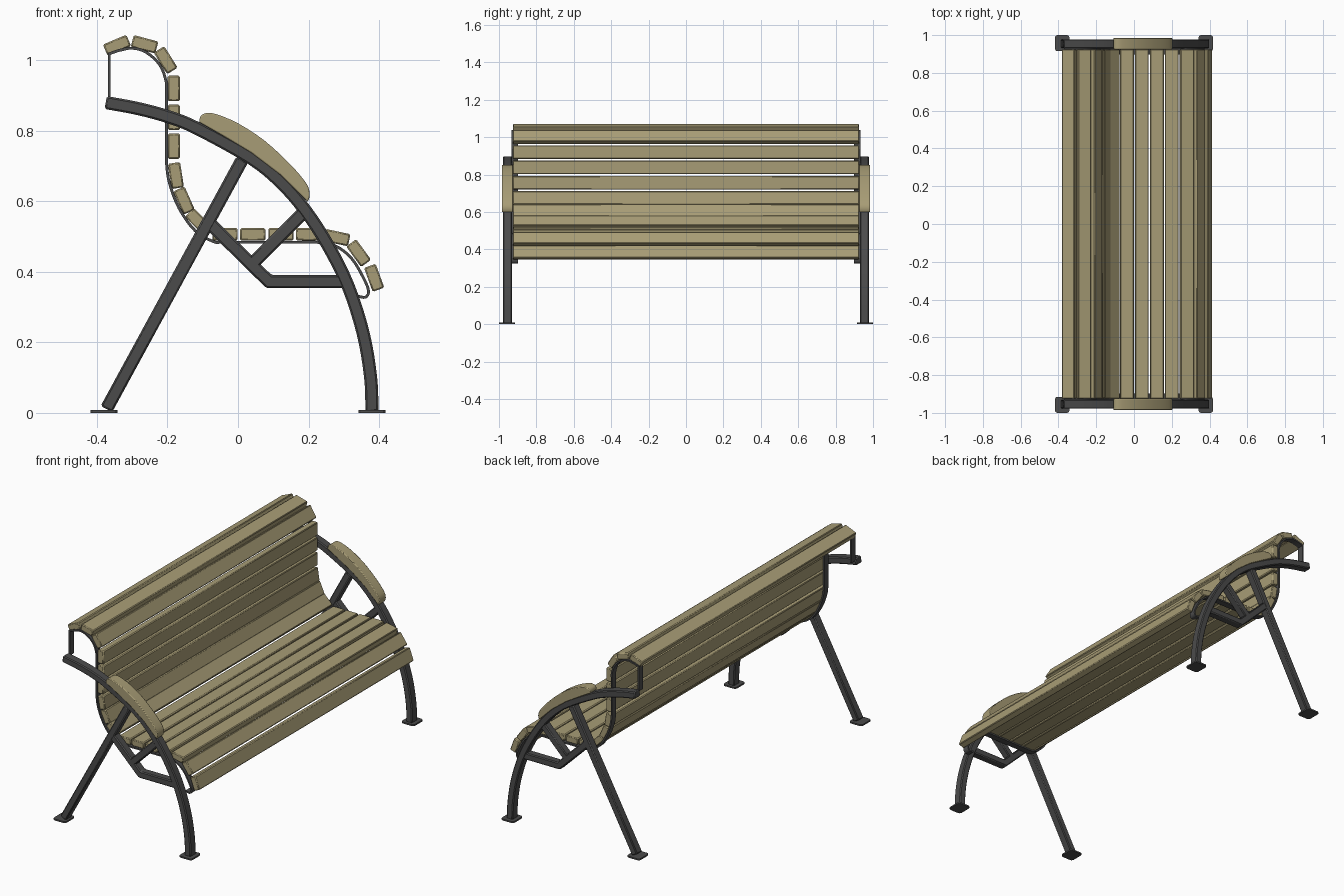
import bpy, bmesh, math
from mathutils import Vector

cube = bpy.data.objects.get("Cube")
if cube:
    bpy.data.objects.remove(cube, do_unlink=True)


def material(name, color):
    mat = bpy.data.materials.new(name)
    mat.use_nodes = True
    mat.diffuse_color = color
    mat.node_tree.nodes["Principled BSDF"].inputs["Base Color"].default_value = color
    return mat


wood = material("tan wood", (0.39, 0.335, 0.18, 1))
metal = material("dark grey metal", (0.07, 0.07, 0.07, 1))


def finish(name, bm, mat, bevel, segments=1, mirror=True):
    """Turn a bmesh into an object, mirrored to both bench ends."""
    bmesh.ops.recalc_face_normals(bm, faces=bm.faces)
    mesh = bpy.data.meshes.new(name)
    bm.to_mesh(mesh)
    bm.free()
    mesh.materials.append(mat)
    obj = bpy.data.objects.new(name, mesh)
    bpy.context.collection.objects.link(obj)
    bpy.ops.object.select_all(action="DESELECT")
    obj.select_set(True)
    bpy.context.view_layer.objects.active = obj
    bpy.ops.object.shade_smooth_by_angle(angle=math.radians(30))
    if mirror:
        mod = obj.modifiers.new("both ends", "MIRROR")
        mod.use_axis = (False, True, False)
    if bevel:
        mod = obj.modifiers.new("soft edges", "BEVEL")
        mod.width = bevel
        mod.segments = segments
        mod.limit_method = "ANGLE"
        mod.angle_limit = math.radians(40)
    return obj


def smooth_path(pts, steps=5):
    """Catmull-Rom curve through the given side-profile points."""
    p = [Vector(q) for q in pts]
    p = [2 * p[0] - p[1]] + p + [2 * p[-1] - p[-2]]
    out = []
    for a, b, c, d in zip(p, p[1:], p[2:], p[3:]):
        for i in range(steps):
            t = i / steps
            out.append(0.5 * (2 * b + (c - a) * t + (2 * a - 5 * b + 4 * c - d) * t * t
                              + (3 * b - a - 3 * c + d) * t ** 3))
    return out + [p[-2]]


def bar(name, pts, width, y0, y1, bevel):
    """Rectangular bar following a path in the x-z plane, with mitred corners."""
    pts = [Vector(p) for p in pts]
    bm = bmesh.new()
    rings = []
    for i, p in enumerate(pts):
        before = (p - pts[i - 1]).normalized() if i else (pts[1] - p).normalized()
        after = (pts[i + 1] - p).normalized() if i < len(pts) - 1 else before
        tangent = (before + after).normalized()
        off = Vector((-tangent.y, tangent.x)) * width / 2 / max(tangent.dot(before), 0.5)
        a, b = p + off, p - off
        rings.append([bm.verts.new(v) for v in (
            (a.x, y0, a.y), (a.x, y1, a.y), (b.x, y1, b.y), (b.x, y0, b.y))])
    for r, s in zip(rings, rings[1:]):
        for k in range(4):
            n = (k + 1) % 4
            bm.faces.new((r[k], r[n], s[n], s[k]))
    bm.faces.new(rings[0])
    bm.faces.new(rings[-1])
    return finish(name, bm, metal, bevel)


def box(name, center, size, mat, bevel, mirror, tilt=0.0):
    bm = bmesh.new()
    bmesh.ops.create_cube(bm, size=1)
    bmesh.ops.scale(bm, vec=size, verts=bm.verts)
    obj = finish(name, bm, mat, bevel, 1, mirror)
    obj.location = center
    obj.rotation_euler.y = -math.radians(tilt)
    return obj


# Wooden slats: x, z and slope, from the rolled top down to the seat's front lip
slats = [(-0.343, 1.042, 23), (-0.265, 1.045, -15), (-0.205, 1.0, -58),
         (-0.182, 0.92, -90), (-0.182, 0.838, -90), (-0.182, 0.756, -90),
         (-0.176, 0.673, -81), (-0.153, 0.602, -66), (-0.113, 0.543, -45),
         (-0.037, 0.506, 0), (0.042, 0.506, 0), (0.122, 0.506, 0), (0.2, 0.506, 0),
         (0.28, 0.497, -12), (0.342, 0.453, -54), (0.386, 0.383, -70)]
for i, (x, z, tilt) in enumerate(slats):
    box(f"slat_{i + 1}", (x, 0, z), (0.072, 1.85, 0.035), wood, 0.004, False, tilt)

# Thin strap that carries the slats
strap = [(-0.365, 0.885), (-0.365, 1.018)] + smooth_path([
    (-0.34, 1.027), (-0.3, 1.034), (-0.26, 1.022), (-0.222, 0.987), (-0.204, 0.94),
    (-0.203, 0.9), (-0.203, 0.74), (-0.202, 0.7), (-0.194, 0.65), (-0.167, 0.58),
    (-0.122, 0.517), (-0.07, 0.486), (-0.03, 0.484), (0.18, 0.484), (0.22, 0.484),
    (0.275, 0.474), (0.322, 0.438), (0.357, 0.38), (0.37, 0.345), (0.361, 0.328),
    (0.335, 0.332)], 4)
bar("slat_strap", strap, 0.008, 0.897, 0.932, 0)

# Curved front leg that sweeps up into the arm and runs to the back
arc = smooth_path([(-0.375, 0.88), (-0.28, 0.862), (-0.193, 0.838), (-0.115, 0.806),
                   (0.037, 0.722), (0.12, 0.655), (0.19, 0.575), (0.255, 0.475),
                   (0.312, 0.36), (0.355, 0.225), (0.376, 0.1), (0.38, 0.004)], 4)
bar("front_leg_arch", arc, 0.037, 0.93, 0.978, 0.005)

# Straight rear leg and seat braces
bar("rear_leg", [(-0.373, 0.011), (0.012, 0.718)], 0.037, 0.931, 0.977, 0.005)
bar("lower_brace", [(-0.083, 0.54), (0.088, 0.372), (0.305, 0.372)],
    0.037, 0.932, 0.976, 0.005)
bar("upper_brace", [(0.037, 0.42), (0.187, 0.57)], 0.037, 0.932, 0.976, 0.005)

# Foot plates
for name, x in (("rear_foot", -0.38), ("front_foot", 0.38)):
    bm = bmesh.new()
    bmesh.ops.create_cube(bm, size=1)
    bmesh.ops.scale(bm, vec=(0.077, 0.085, 0.008), verts=bm.verts)
    bmesh.ops.translate(bm, vec=(x, 0.9575, 0.004), verts=bm.verts)
    upright = [e for e in bm.edges if abs(e.verts[0].co.z - e.verts[1].co.z) > 0.001]
    bmesh.ops.bevel(bm, geom=upright, offset=0.014, segments=3, profile=0.5,
                    affect="EDGES")
    finish(name, bm, metal, 0)

# Wooden armrest pads, resting on the arch
top = smooth_path([(-0.11, 0.824), (-0.106, 0.841), (-0.09, 0.85), (-0.062, 0.847),
                   (0.0, 0.821), (0.075, 0.772), (0.145, 0.708), (0.187, 0.66),
                   (0.201, 0.635), (0.203, 0.615), (0.198, 0.598)], 3)
under = [Vector(p) for p in ((0.12, 0.675), (0.037, 0.738), (-0.04, 0.784))]
bm = bmesh.new()
face = bm.faces.new([bm.verts.new((p.x, 0.925, p.y)) for p in top + under])
grown = bmesh.ops.extrude_face_region(bm, geom=[face])
bmesh.ops.translate(bm, vec=(0, 0.06, 0),
                    verts=[v for v in grown["geom"] if isinstance(v, bmesh.types.BMVert)])
finish("armrest", bm, wood, 0.008, 2)
